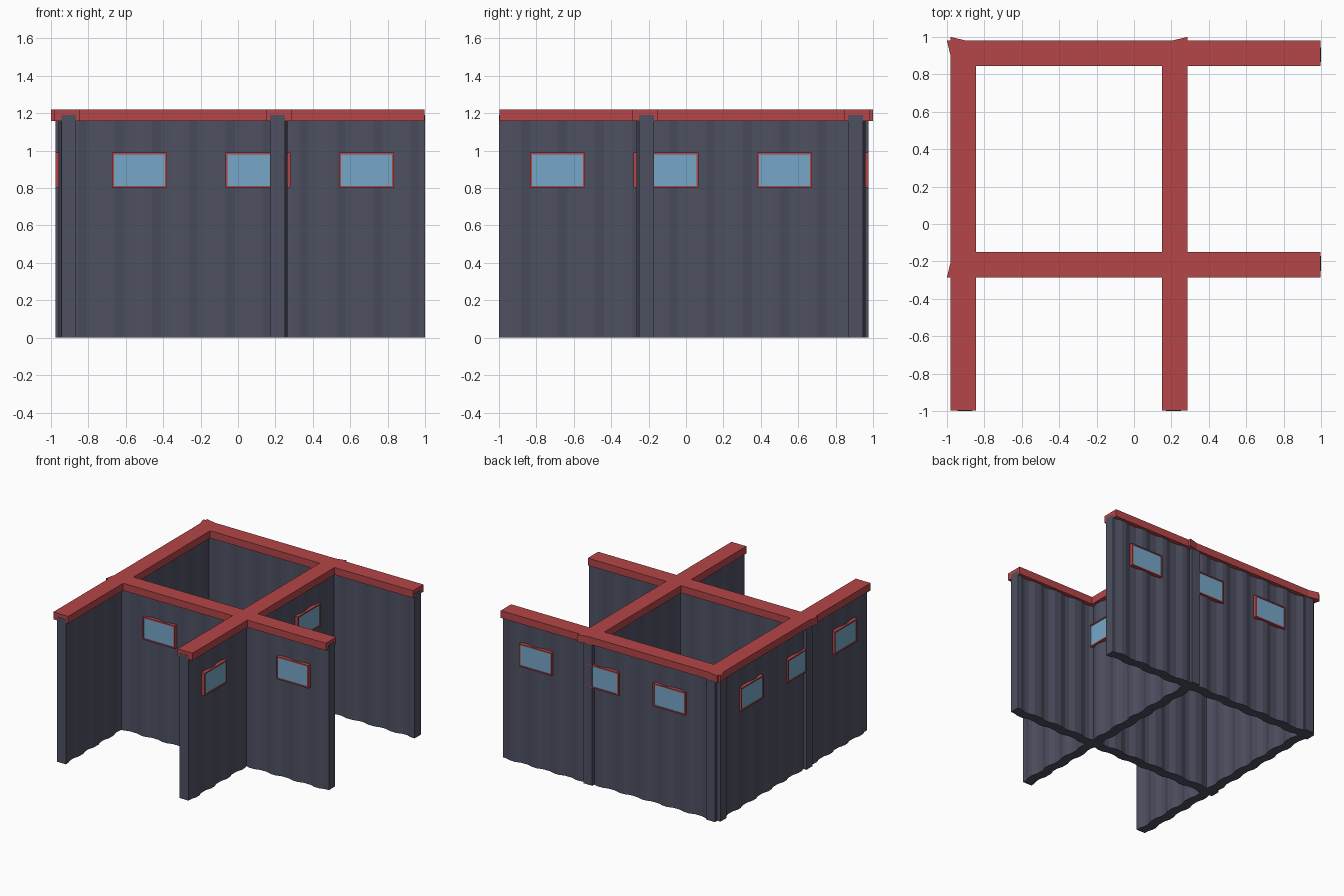
import bpy, bmesh

if "Cube" in bpy.data.objects:
    bpy.data.objects.remove(bpy.data.objects["Cube"])


def material(name, rgb):
    m = bpy.data.materials.new(name)
    m.diffuse_color = (*rgb, 1)
    m.use_nodes = True
    m.node_tree.nodes["Principled BSDF"].inputs["Base Color"].default_value = m.diffuse_color
    return m


WALL = material("slate_panel", (0.075, 0.08, 0.12))
RED = material("red_trim", (0.46, 0.06, 0.065))
GLASS = material("blue_glass", (0.18, 0.39, 0.58))

# Each wall maps u (along the wall) and d (outward depth) to x, y
SIDES = {
    "front": lambda u, d: (u, -0.17 - d),
    "back": lambda u, d: (u, 0.865 + d),
    "right": lambda u, d: (0.17 + d, -u),
    "left": lambda u, d: (-0.865 - d, -u),
}


def prisms(name, place, shapes, mat):
    """Extrude plan outlines [(outline, z0, z1), ...] into one object."""
    bm = bmesh.new()
    for outline, z0, z1 in shapes:
        low = [bm.verts.new((*place(u, d), z0)) for u, d in outline]
        high = [bm.verts.new((*place(u, d), z1)) for u, d in outline]
        bm.faces.new(low)
        bm.faces.new(high)
        n = len(outline)
        for i in range(n):
            j = (i + 1) % n
            bm.faces.new((low[i], low[j], high[j], high[i]))
    bmesh.ops.recalc_face_normals(bm, faces=bm.faces[:])
    mesh = bpy.data.meshes.new(name)
    bm.to_mesh(mesh)
    bm.free()
    mesh.materials.append(mat)
    ob = bpy.data.objects.new(name, mesh)
    bpy.context.collection.objects.link(ob)


def rect(u0, u1, d0, d1):
    return [(u0, d0), (u1, d0), (u1, d1), (u0, d1)]


# Trapezoid corrugation shared by both faces of a wall
START, END, THICK, WAVES, AMP = -0.975, 1.0, 0.08, 10, 0.014
wave = [(START, 0)]
pitch = (END - START) / WAVES
for k in range(WAVES):
    for f, h in ((0.15, 0), (0.4, AMP), (0.6, AMP), (0.85, 0)):
        wave.append((START + (k + f) * pitch, h))
wave.append((END, 0))
panel = wave + [(u, d + THICK) for u, d in reversed(wave)]

# Coping with a slanted end at the outer corner
coping = [(-0.968, -0.02), (0.998, -0.02), (0.998, 0.115), (-1.0, 0.115)]

Z0, Z1, HALF, BAR = 0.802, 0.99, 0.147, 0.01
for side, place in SIDES.items():
    prisms(side + "_wall", place, [(panel, 0, 1.19)], WALL)
    prisms(side + "_coping", place, [(coping, 1.16, 1.22)], RED)
    # Three windows on the outward face
    frames, panes = [], []
    for c in (-0.527, 0.08, 0.687):
        a, b = c - HALF, c + HALF
        frames += [
            (rect(a, b, 0.06, 0.11), Z0, Z0 + BAR),
            (rect(a, b, 0.06, 0.11), Z1 - BAR, Z1),
            (rect(a, a + BAR, 0.06, 0.11), Z0 + BAR, Z1 - BAR),
            (rect(b - BAR, b, 0.06, 0.11), Z0 + BAR, Z1 - BAR),
        ]
        panes.append((rect(a + BAR, b - BAR, 0.065, 0.104), Z0 + BAR, Z1 - BAR))
    prisms(side + "_window_frames", place, frames, RED)
    prisms(side + "_window_panes", place, panes, GLASS)
